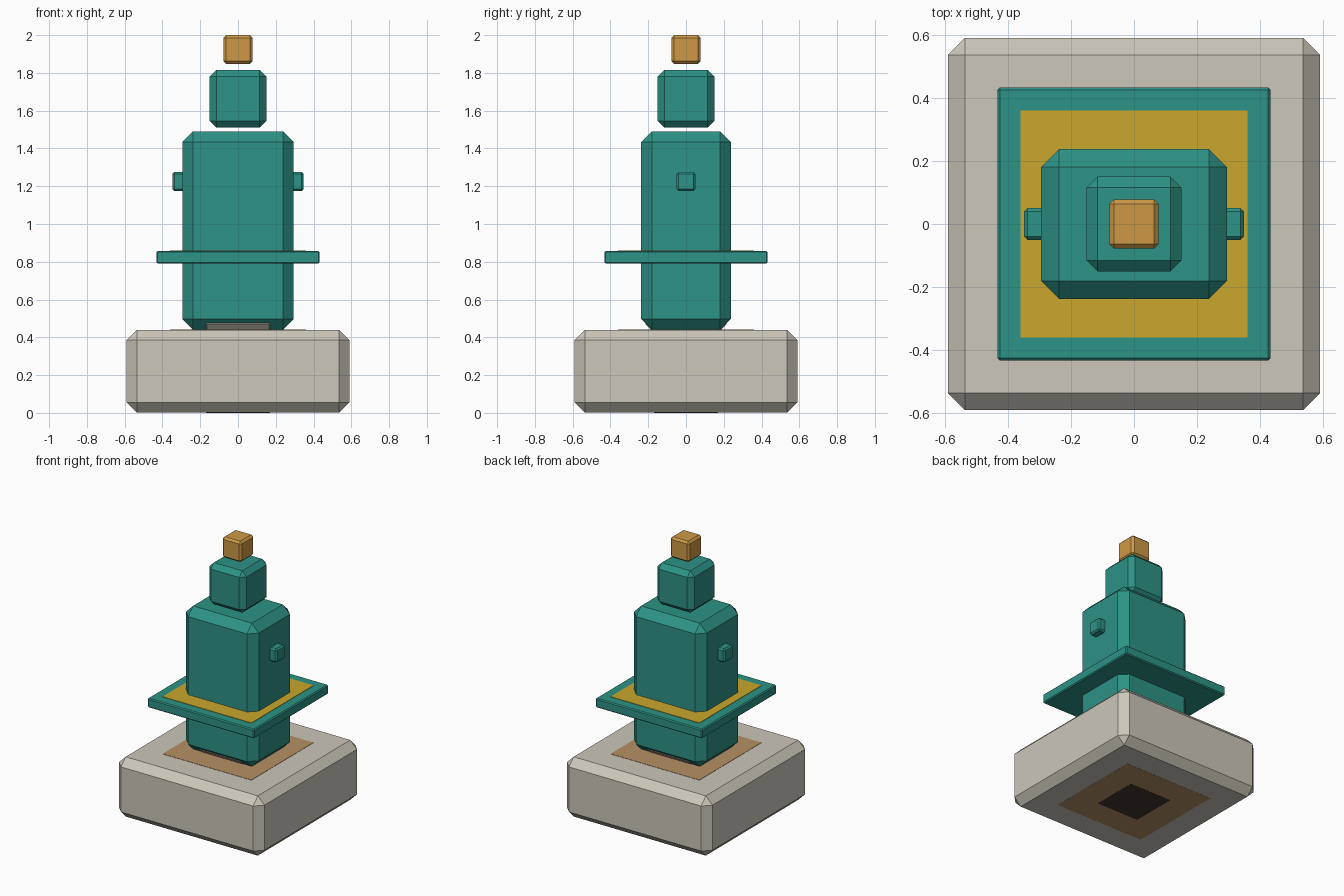
import bpy
import bmesh

cube = bpy.data.objects.get("Cube")
if cube:
    bpy.data.objects.remove(cube, do_unlink=True)


def linear(c):
    c /= 255
    return c / 12.92 if c <= 0.04045 else ((c + 0.055) / 1.055) ** 2.4


def material(name, *rgb):
    mat = bpy.data.materials.new(name)
    color = [linear(c) for c in rgb] + [1]
    mat.use_nodes = True
    mat.diffuse_color = color
    for node in mat.node_tree.nodes:
        if node.type == 'BSDF_PRINCIPLED':
            node.inputs["Base Color"].default_value = color
    return mat


stone = material("warm grey stone", 204, 199, 186)
teal = material("teal", 45, 147, 134)
amber = material("amber", 206, 153, 70)
gold = material("gold", 203, 167, 46)
tan = material("tan", 182, 145, 102)
dark = material("dark brown", 60, 54, 44)


def box(name, mat, half_x, half_y, bottom, top, bevel=0.0, x=0.0):
    """Flat-shaded box with single-segment chamfers on all edges."""
    bm = bmesh.new()
    bmesh.ops.create_cube(bm, size=2)
    for v in bm.verts:
        v.co.x = x + v.co.x * half_x
        v.co.y *= half_y
        v.co.z = top if v.co.z > 0 else bottom
    if bevel:
        bmesh.ops.bevel(bm, geom=bm.edges[:], offset=bevel, segments=1,
                        affect='EDGES', clamp_overlap=True)
    mesh = bpy.data.meshes.new(name)
    bm.to_mesh(mesh)
    bm.free()
    mesh.materials.append(mat)
    obj = bpy.data.objects.new(name, mesh)
    bpy.context.collection.objects.link(obj)
    return obj


# Pedestal with its painted top and underside
box("base", stone, 0.59, 0.59, 0.002, 0.44, 0.054)
box("base_top_panel", tan, 0.36, 0.36, 0.437, 0.442)
box("base_under_panel", tan, 0.36, 0.36, 0.001, 0.004)
box("base_under_hole", dark, 0.17, 0.17, 0.0, 0.004)
box("neck_block", stone, 0.215, 0.215, 0.42, 0.54, 0.05)

# Body with a flat collar and side knobs
box("body", teal, 0.295, 0.237, 0.44, 1.49, 0.057)
box("collar", teal, 0.432, 0.432, 0.79, 0.858, 0.007)
box("collar_panel", gold, 0.36, 0.36, 0.856, 0.861)
for side, name in ((1, "left_knob"), (-1, "right_knob")):
    box(name, teal, 0.05, 0.05, 1.175, 1.275, 0.011, x=side * 0.298)

# Floating head and finial
box("head", teal, 0.15, 0.15, 1.51, 1.816, 0.035)
box("finial", amber, 0.078, 0.078, 1.847, 2.0, 0.015)
